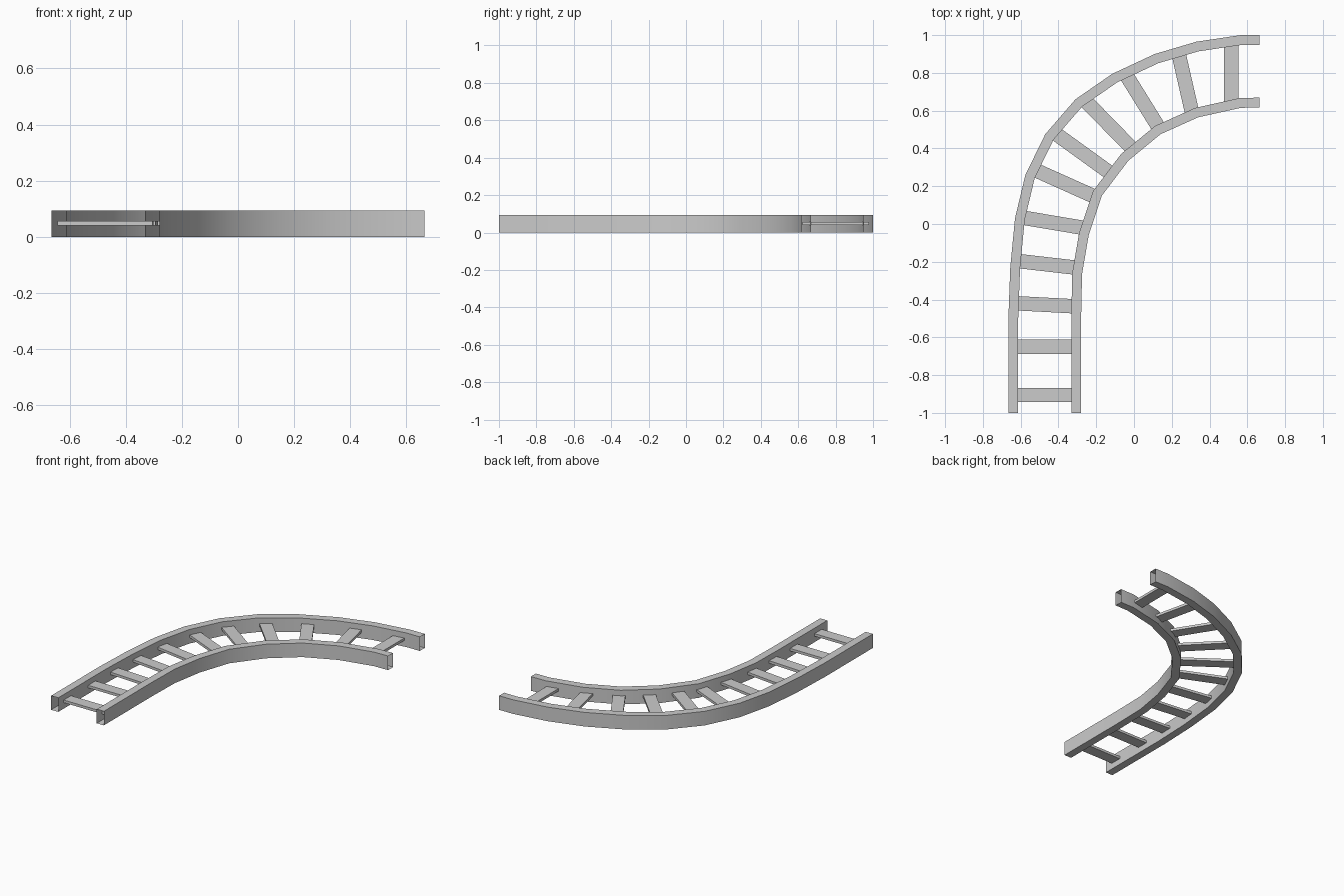
import bpy, bmesh, math
from mathutils import Vector

if "Cube" in bpy.data.objects:
    bpy.data.objects.remove(bpy.data.objects["Cube"])

WIDTH, HEIGHT = 0.052, 0.093

# plan of each rail: the edge away from the rungs
OUTER = [(-.665, -1), (-.665, -.5), (-.655, -.23), (-.63, .03), (-.575, .26), (-.47, .475),
         (-.31, .66), (-.115, .795), (.11, .90), (.33, .965), (.565, 1), (.665, 1)]
INNER = [(-.28, -1), (-.28, -.5), (-.275, -.265), (-.24, -.06), (-.17, .15), (-.03, .335),
         (.14, .475), (.34, .565), (.565, .615), (.665, .617)]

# rung ends, measured at the rail faces
RUNGS = [((-.615, -.905), (-.333, -.905)), ((-.615, -.65), (-.333, -.65)),
         ((-.613, -.42), (-.33, -.435)), ((-.605, -.197), (-.317, -.23)),
         ((-.58, .032), (-.27, -.02)), ((-.51, .28), (-.22, .15)),
         ((-.41, .475), (-.14, .28)), ((-.245, .64), (-.03, .42)),
         ((-.03, .77), (.125, .52)), ((.24, .885), (.305, .60)),
         ((.515, .95), (.515, .65))]


def offset(path, dist):
    """Parallel path with mitred corners; positive is to the right of travel."""
    pts = [Vector(p) for p in path]
    normals = []
    for a, b in zip(pts, pts[1:]):
        d = (b - a).normalized()
        normals.append(Vector((d.y, -d.x)))
    normals[0], normals[-1] = Vector((1, 0)), Vector((0, -1))
    result = []
    for i, p in enumerate(pts):
        if i in (0, len(pts) - 1):
            result.append(p + normals[0 if i == 0 else -1] * dist)
        else:
            m = (normals[i - 1] + normals[i]).normalized()
            result.append(p + m * dist / m.dot(normals[i]))
    return result


def finish(name, bm):
    mesh = bpy.data.meshes.new(name)
    bmesh.ops.recalc_face_normals(bm, faces=bm.faces)
    bm.to_mesh(mesh)
    bm.free()
    obj = bpy.data.objects.new(name, mesh)
    bpy.context.collection.objects.link(obj)
    return obj


def rail(name, path, side):
    """Open-ended rectangular tube swept along the path."""
    bm = bmesh.new()
    rings = []
    for p, q in zip(path, offset(path, side * WIDTH)):
        rings.append([bm.verts.new((x, y, z)) for (x, y), z in
                      ((p, 0), (q, 0), (q, HEIGHT), (p, HEIGHT))])
    for a, b in zip(rings, rings[1:]):
        for i in range(4):
            j = (i + 1) % 4
            bm.faces.new((a[i], a[j], b[j], b[i]))
    obj = finish(name, bm)
    bpy.ops.object.select_all(action='DESELECT')
    obj.select_set(True)
    bpy.context.view_layer.objects.active = obj
    bpy.ops.object.shade_smooth_by_angle(angle=math.radians(40))


def rung(name, start, end):
    """Flat bar whose ends sit inside both rails."""
    a, b = Vector(start), Vector(end)
    d = b - a
    bm = bmesh.new()
    bmesh.ops.create_cube(bm, size=1)
    obj = finish(name, bm)
    obj.scale = (d.length + 0.055, 0.076, 0.017)
    obj.rotation_euler.z = math.atan2(d.y, d.x)
    obj.location = (*((a + b) / 2), 0.048)


# side rails
rail("outer_rail", OUTER, 1)
rail("inner_rail", INNER, -1)

# cross rungs
for i, (start, end) in enumerate(RUNGS, 1):
    rung(f"rung_{i:02d}", start, end)
